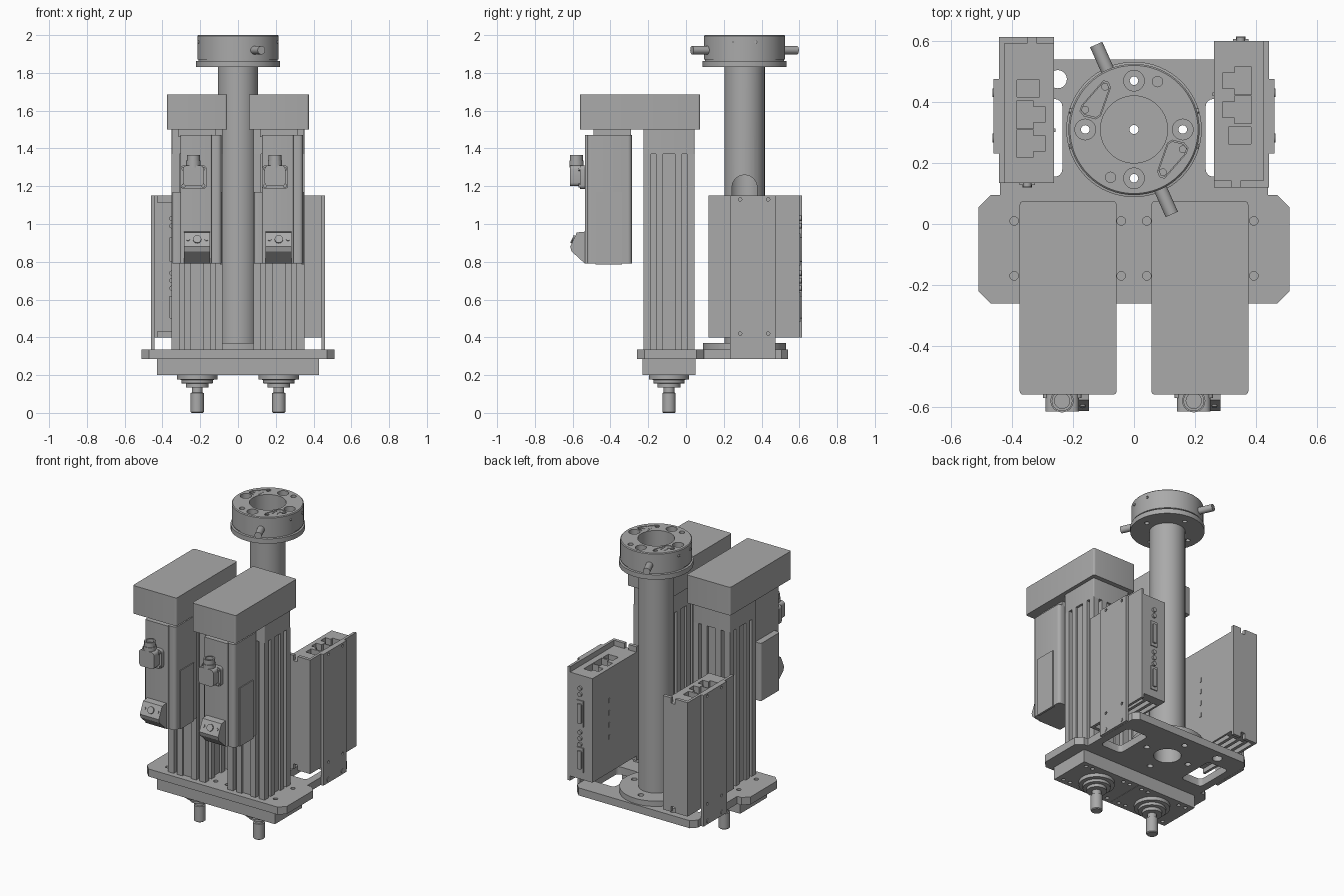
import bpy, bmesh, math
from mathutils import Vector, Matrix

if "Cube" in bpy.data.objects:
    bpy.data.objects.remove(bpy.data.objects["Cube"], do_unlink=True)

grey = bpy.data.materials.new("machined_grey")
grey.use_nodes = True
grey.diffuse_color = (0.4, 0.4, 0.4, 1)
grey.node_tree.nodes["Principled BSDF"].inputs["Base Color"].default_value = (0.4, 0.4, 0.4, 1)
parts = []


def finish(bm, name):
    bmesh.ops.recalc_face_normals(bm, faces=bm.faces[:])
    mesh = bpy.data.meshes.new(name)
    bm.to_mesh(mesh)
    bm.free()
    mesh.materials.append(grey)
    ob = bpy.data.objects.new(name, mesh)
    bpy.context.collection.objects.link(ob)
    parts.append(ob)
    return ob


def box(name, xs, ys, zs, round_off=0, axis=2):
    """Box from ranges; edges along the axis can be rounded."""
    bm = bmesh.new()
    bmesh.ops.create_cube(bm, size=1)
    for v in bm.verts:
        v.co = [(min(r) + max(r)) / 2 + c * (max(r) - min(r)) for r, c in zip((xs, ys, zs), v.co)]
    if round_off:
        edges = [e for e in bm.edges if abs((e.verts[0].co - e.verts[1].co).normalized()[axis]) > 0.9]
        bmesh.ops.bevel(bm, geom=edges, offset=round_off, segments=4, profile=0.5, affect='EDGES')
    return finish(bm, name)


def rod(name, r, a, b, sides=24):
    a, b = Vector(a), Vector(b)
    bm = bmesh.new()
    turn = (b - a).to_track_quat('Z', 'Y').to_matrix().to_4x4()
    bmesh.ops.create_cone(bm, cap_ends=True, segments=sides, radius1=r, radius2=r,
                          depth=(b - a).length, matrix=Matrix.Translation((a + b) / 2) @ turn)
    return finish(bm, name)


def prism(name, points, lo, hi, axis=2):
    """Outline extruded along z, or along x for a (y, z) outline."""
    bm = bmesh.new()
    place = (lambda p: (p[0], p[1], lo)) if axis == 2 else (lambda p: (lo, p[0], p[1]))
    face = bm.faces.new([bm.verts.new(place(p)) for p in points])
    new = bmesh.ops.extrude_face_region(bm, geom=[face])["geom"]
    shift = Vector((0, 0, hi - lo)) if axis == 2 else Vector((hi - lo, 0, 0))
    bmesh.ops.translate(bm, vec=shift, verts=[g for g in new if isinstance(g, bmesh.types.BMVert)])
    return finish(bm, name)


def lathe(name, profile, cx, cy, closed=True):
    bm = bmesh.new()
    vs = [bm.verts.new((cx + r, cy, z)) for r, z in profile]
    es = [bm.edges.new(p) for p in zip(vs, vs[1:])]
    if closed:
        es.append(bm.edges.new((vs[-1], vs[0])))
    bmesh.ops.spin(bm, geom=vs + es, cent=(cx, cy, 0), axis=(0, 0, 1), angle=math.tau, steps=64)
    bmesh.ops.remove_doubles(bm, verts=bm.verts[:], dist=0.0003)
    return finish(bm, name)


def cut(target, *cutters):
    for c in cutters:
        mod = target.modifiers.new("cut", 'BOOLEAN')
        mod.operation, mod.solver, mod.object = 'DIFFERENCE', 'EXACT', c
        bpy.context.view_layer.objects.active = target
        bpy.ops.object.modifier_apply(modifier=mod.name)
        parts.remove(c)
        bpy.data.objects.remove(c, do_unlink=True)


CY = 0.31          # column axis
RING = [(0.16 * math.cos(k * math.pi / 2), CY + 0.16 * math.sin(k * math.pi / 2)) for k in range(4)]


def drill(target, spots, r, z0, z1):
    cut(target, *[rod("drill", r, (x, y, z0), (x, y, z1), 20) for x, y in spots])


# Base plate with mounting holes and side windows
half = [(0.47, -0.26), (0.51, -0.22), (0.51, 0.055), (0.47, 0.095), (0.44, 0.095), (0.44, 0.505), (0.405, 0.54)]
plate = prism("base_plate", half + [(-x, y) for x, y in reversed(half)], 0.285, 0.335)
drill(plate, [(s * x, y) for s in (-1, 1) for x in (0.042, 0.393) for y in (0.01, -0.17)], 0.014, 0.2, 0.4)
drill(plate, RING, 0.018, 0.2, 0.4)
drill(plate, [(0, CY)], 0.083, 0.2, 0.4)
drill(plate, [(-0.25, 0.475)], 0.03, 0.2, 0.4)
for s in (-1, 1):
    cut(plate, box("window", (s * 0.235, s * 0.39), (0.155, 0.41), (0.2, 0.4), 0.025))

# Hollow column with foot flange and cable slot
column = lathe("column", [(0.083, 0.335), (0.22, 0.335), (0.22, 0.37), (0.107, 0.37), (0.107, 1.83), (0.083, 1.83)], 0, CY)
drill(column, RING, 0.018, 0.3, 0.4)
cut(column, box("slot", (0.04, 0.2), (CY - 0.067, CY + 0.067), (0.95, 1.26), 0.066, 0))

# Tool head
head = lathe("tool_head", [(0.015, 1.83), (0.222, 1.83), (0.222, 1.862), (0.21, 1.864), (0.21, 1.87),
                           (0.215, 1.872), (0.215, 1.995), (0.21, 2), (0.11, 2), (0.11, 1.89), (0.015, 1.89)], 0, CY)
drill(head, RING, 0.014, 1.7, 2.1)
drill(head, RING, 0.034, 1.965, 2.1)
drill(head, [(0.077, CY + 0.157), (-0.077, CY - 0.157)], 0.017, 1.95, 2.1)
pocket = [(-0.1, 0.16), (-0.085, 0.155), (-0.077, 0.138), (-0.11, 0.045), (-0.125, 0.035), (-0.165, 0.045), (-0.177, 0.06), (-0.17, 0.08)]
for s in (-1, 1):
    outline = [(s * x, CY + s * y) for x, y in pocket]
    cut(head, prism("pocket", outline, 1.985, 2.1))
    mid = Vector((sum(p[0] for p in outline), sum(p[1] for p in outline))) / len(outline)
    insert = prism("contact_insert", [tuple(mid + (Vector(p) - mid) * 0.93) for p in outline], 1.984, 1.998)
    drill(insert, [(-s * x, CY - s * y) for x, y in ((0.095, -0.14), (0.16, -0.065))], 0.011, 1.99, 2.1)
    for i in range(3):
        for j in range(2):
            c = mid + s * Vector((0.028 * j - 0.012, 0.018 * i - 0.02))
            rod("contact_pin", 0.005, (c.x, c.y, 1.99), (c.x, c.y, 2.0), 10)
    a = math.radians(114)
    d = Vector((math.cos(a), math.sin(a), 0)) * s
    origin = Vector((0, CY, 1.92))
    rod("side_pin", 0.022, origin + d * 0.19, origin + d * 0.305)
    for off in (-0.055, 0.06):
        rod("set_screw", 0.008, (s * 0.19, CY + off, 1.963), (s * 0.214, CY + off, 1.963), 12)

# Grooved extrusion outline, one side repeated four times
H = 0.135
side = [(-H, -H)]
for c, w, d in ((-0.082, 0.012, 0.03), (0, 0.032, 0.014), (0.082, 0.012, 0.03)):
    side += [(c - w, -H), (c - w, d - H), (c + w, d - H), (c + w, -H)]

for cx in (-0.216, 0.216):
    s = 1 if cx > 0 else -1
    AY = -0.09
    # Actuator body
    outline = []
    for k in range(4):
        c, n = math.cos(k * math.pi / 2), math.sin(k * math.pi / 2)
        outline += [(cx + x * c - y * n, AY + x * n + y * c) for x, y in side]
    prism("actuator_body", outline, 0.335, 1.37)
    box("actuator_neck", (cx - H, cx + H), (AY - H, AY + H), (1.37, 1.5), 0.006)
    box("belt_housing", (cx - 0.159, cx + 0.159), (-0.56, 0.075), (1.5, 1.685), 0.012)
    # Nose block and piston rod
    nose = box("nose_block", (s * 0.001, s * 0.43), (-0.23, 0.05), (0.2, 0.285))
    drill(nose, [(cx + u, AY + v) for u in (-0.17, -0.12, 0.12, 0.17) for v in (-0.105, 0.105)], 0.012, 0.18, 0.225)
    lathe("piston_rod", [(0, 0), (0.03, 0), (0.035, 0.005), (0.035, 0.105), (0.028, 0.108), (0.028, 0.135),
                         (0.06, 0.135), (0.06, 0.155), (0.083, 0.157), (0.083, 0.175), (0.107, 0.177),
                         (0.107, 0.2), (0, 0.2)], cx, AY, False)
    # Servo motor
    box("motor_core", (cx - 0.088, cx + 0.077), (-0.535, -0.285), (0.79, 1.47), 0.008)
    box("motor_collar", (cx - 0.1, cx + 0.1), (-0.49, -0.29), (1.46, 1.5))
    box("motor_side_housing", (cx + 0.07, cx + 0.128), (-0.525, -0.287), (0.79, 1.47), 0.02)
    box("motor_cover", (cx - 0.13, cx - 0.08), (-0.485, -0.287), (0.79, 1.17), 0.012)
    box("motor_side_plate", (cx + 0.12, cx + 0.134), (-0.48, -0.34), (0.785, 1.17))
    # Power connector
    px = cx - 0.02
    box("connector_flange", (px - 0.07, px + 0.07), (-0.56, -0.53), (1.185, 1.31), 0.02, 1)
    box("connector_body", (px - 0.055, px + 0.055), (-0.615, -0.555), (1.2, 1.31), 0.02, 1)
    rod("connector_collar", 0.038, (px, -0.58, 1.3), (px, -0.58, 1.335))
    socket = rod("connector_socket", 0.034, (px, -0.58, 1.33), (px, -0.58, 1.365))
    drill(socket, [(px, -0.58)], 0.025, 1.345, 1.4)
    for u in (-0.052, 0.052):
        for z in (1.203, 1.292):
            rod("connector_screw", 0.011, (px + u, -0.57, z), (px + u, -0.55, z), 12)
    # Signal connector with slanted face
    prism("signal_connector", [(-0.53, 0.96), (-0.578, 0.955), (-0.613, 0.88), (-0.606, 0.855), (-0.535, 0.79),
                               (-0.5, 0.79)], cx - 0.07, cx + 0.068, 1)
    f, n = Vector((cx, -0.596, 0.918)), Vector((0, -0.9, 0.42))
    rod("signal_socket", 0.022, f - n * 0.01, f + n * 0.008, 20)
    for u in (-0.048, 0.048):
        o = Vector((u, 0, 0))
        rod("signal_screw", 0.009, f + o - n * 0.01, f + o + n * 0.005, 12)

# Servo drives, the second turned half way round
MID = 0.367
for s in (-1, 1):
    def X(*v): return [s * a for a in v]
    def Y(*v): return [MID + s * (a - MID) for a in v]
    body = box("drive_body", X(0.262, 0.427), Y(0.14, 0.6), (0.43, 1.115))
    for y0 in (0.33, 0.425):
        cut(body, box("port", X(0.33, 0.385), Y(y0, y0 + 0.09), (1.05, 1.2)))
        cut(body, box("port", X(0.29, 0.335), Y(y0 + 0.02, y0 + 0.07), (1.05, 1.2)))
    cut(body, box("port", X(0.31, 0.383), Y(0.262, 0.318), (1.05, 1.2)))
    for x in (0.29, 0.34, 0.39):
        cut(body, box("vent", X(x - 0.015, x + 0.015), Y(0.2, 0.54), (0.4, 0.47)))
    box("drive_side_wall", X(0.425, 0.442), Y(0.12, 0.6), (0.4, 1.15))
    flange = box("drive_end_flange", X(0.262, 0.428), Y(0.12, 0.142), (0.4, 1.15))
    for z in ((1.115, 1.2), (0.35, 0.435)):
        cut(flange, box("notch", X(0.32, 0.35), Y(0.1, 0.16), z))
    bracket = box("drive_bracket", X(0.441, 0.46), (0.232, 0.475), (0.285, 1.15))
    for y in (0.287, 0.435):
        for z in (0.42, 1.13):
            cut(bracket, rod("hole", 0.009, X(0.43) + [y, z], X(0.48) + [y, z], 12))
        yb = y - 0.005
        rod("bracket_screw", 0.014, X(0.45) + [yb, 0.308], X(0.464) + [yb, 0.308], 16)
    # Connector panel
    for z0, z1 in ((0.8, 0.93), (0.5, 0.62)):
        box("panel_connector_plate", X(0.325, 0.375), Y(0.59, 0.606), (z0 - 0.02, z1 + 0.02))
        box("panel_connector", X(0.335, 0.365), Y(0.59, 0.615), (z0, z1), 0.008, 1)
    for z in (0.99, 1.03, 0.74, 0.7, 0.66):
        rod("panel_terminal", 0.014, X(0.35) + Y(0.59) + [z], X(0.35) + Y(0.612) + [z], 16)
    # Status marks on the inner face
    for z in (0.65, 0.73, 0.81, 0.89):
        box("status_tab", X(0.258, 0.27), Y(0.42, 0.432), (z, z + 0.03))

# Smooth round surfaces, keep edges sharp
bpy.ops.object.select_all(action='DESELECT')
for ob in parts:
    ob.select_set(True)
bpy.context.view_layer.objects.active = parts[0]
bpy.ops.object.shade_smooth_by_angle(angle=math.radians(30))
